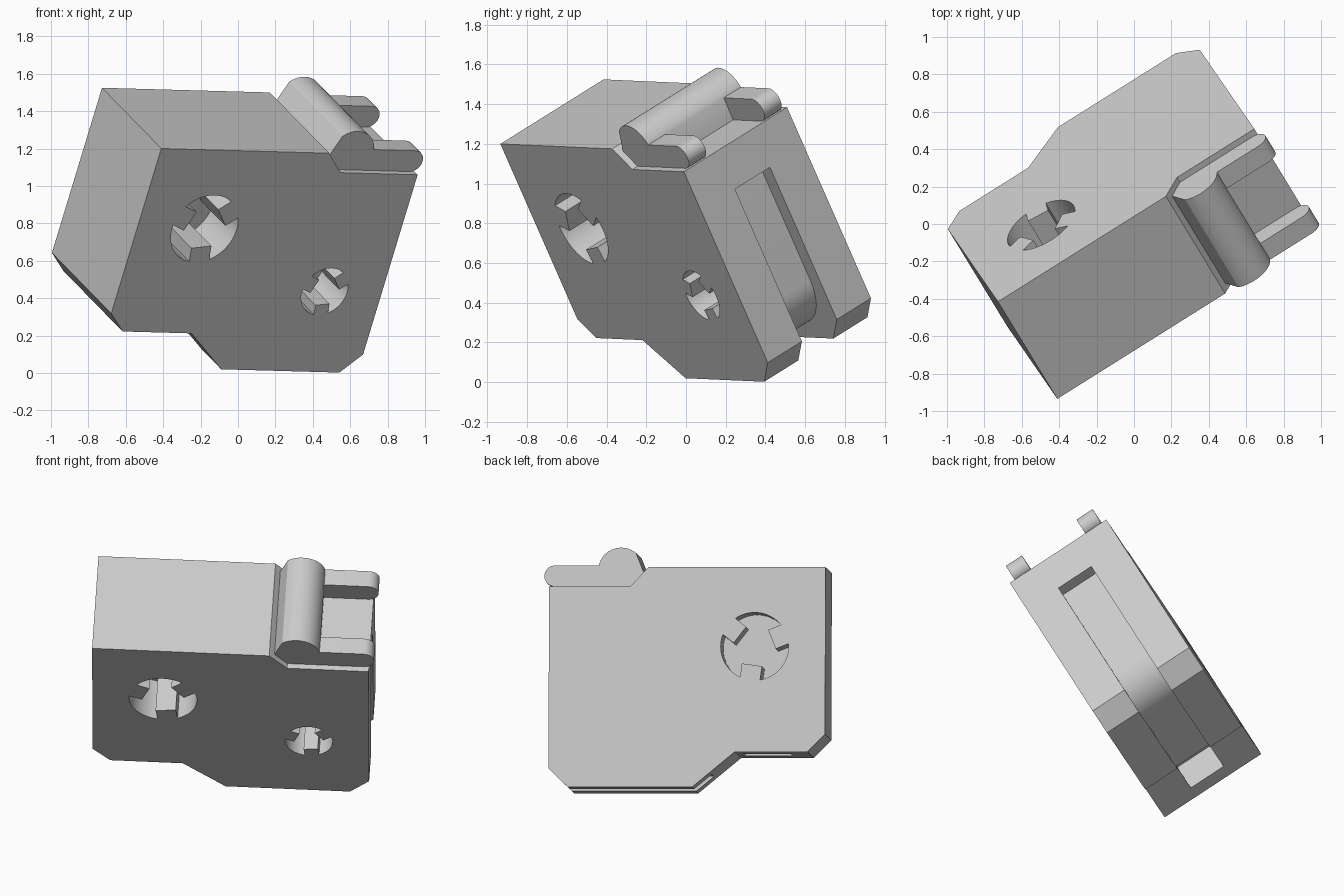
import bpy, bmesh
from math import radians, cos, sin, asin
from mathutils import Matrix, Vector

if "Cube" in bpy.data.objects:
    bpy.data.objects.remove(bpy.data.objects["Cube"])

# Tilted frame of the whole part: local x right, y back, z up
ax = Vector((0.8467, 0.5315, -0.0235)).normalized()
az = Vector((0.2706, -0.3859, 0.882))
ay = az.cross(ax).normalized()
az = ax.cross(ay)
FRAME = Matrix.Translation((-0.41, -0.935, 1.20)) @ Matrix((ax, ay, az)).transposed().to_4x4()
DEPTH = 0.69
INSET = 0.035

grey = bpy.data.materials.new("light_grey")
grey.use_nodes = True
colour = (0.6, 0.6, 0.6, 1)
grey.diffuse_color = colour
grey.node_tree.nodes["Principled BSDF"].inputs["Base Color"].default_value = colour


def prism(name, profile, y0, y1):
    """Extrude an x-z profile from y0 to y1 in the tilted frame."""
    bm = bmesh.new()
    face = bm.faces.new([bm.verts.new((x, y0, z)) for x, z in profile])
    out = bmesh.ops.extrude_face_region(bm, geom=[face])
    moved = [v for v in out["geom"] if isinstance(v, bmesh.types.BMVert)]
    bmesh.ops.translate(bm, verts=moved, vec=(0, y1 - y0, 0))
    bmesh.ops.recalc_face_normals(bm, faces=bm.faces)
    mesh = bpy.data.meshes.new(name)
    bm.to_mesh(mesh)
    bm.free()
    mesh.materials.append(grey)
    ob = bpy.data.objects.new(name, mesh)
    ob.matrix_world = FRAME
    bpy.context.collection.objects.link(ob)
    return ob


def activate(ob):
    bpy.ops.object.select_all(action='DESELECT')
    ob.select_set(True)
    bpy.context.view_layer.objects.active = ob


def smooth(ob):
    activate(ob)
    bpy.ops.object.shade_smooth_by_angle(angle=radians(30))


def cut(ob, cutter):
    mod = ob.modifiers.new("cut", 'BOOLEAN')
    mod.operation = 'DIFFERENCE'
    mod.solver = 'EXACT'
    mod.object = cutter
    activate(ob)
    bpy.ops.object.modifier_apply(modifier=mod.name)
    bpy.data.objects.remove(cutter)


def arc(cx, cz, r, a0, a1, n=16):
    steps = [radians(a0 + (a1 - a0) * i / n) for i in range(n + 1)]
    return [(cx + r * cos(a), cz + r * sin(a)) for a in steps]


def keyed_circle(cx, cz, r):
    """Circle with three square keys pointing inward."""
    half, inner = 0.3 * r, 0.55 * r
    spread = asin(half / r) * 180 / 3.14159
    pts = []
    for key in (38, 158, 278):
        a = radians(key)
        for side in (-half, half):
            pts.append((cx + inner * cos(a) - side * sin(a),
                        cz + inner * sin(a) + side * cos(a)))
        pts += arc(cx, cz, r, key + spread, key + 120 - spread)
    return pts


# Main block
body = prism("body", [(0, 0), (1.06, 0), (1.167, -0.115), (1.655, -0.115),
                      (1.655, -1.205), (1.54, -1.317), (0.795, -1.317),
                      (0.54, -1.106), (0.105, -1.106), (0, -1.0)], 0, DEPTH)

# Groove wrapping around the right side and the underside
groove = ([(1.8, -0.336), (1.565, -0.336)] + arc(1.315, -0.98, 0.25, 0, -90)
          + [(0.66, -1.23), (0.3, -0.93), (0.217, -0.93), (0.217, -1.5), (1.8, -1.5)])
cut(body, prism("groove_cutter", groove, 0.228, 0.462))

# Blind keyed sockets: two in front, one behind
for cx, cz, r, y0, y1 in ((0.423, -0.475, 0.203, -0.1, 0.28),
                          (1.295, -0.833, 0.142, -0.1, 0.28),
                          (0.423, -0.475, 0.203, DEPTH - 0.28, DEPTH + 0.1)):
    cut(body, prism("socket_cutter", keyed_circle(cx, cz, r), y0, y1))
smooth(body)

# Rounded latch bar along the step
bar = prism("latch_bar", [(1.165, -0.115), (1.357, -0.115)]
            + arc(1.225, -0.02, 0.138, 13, 130) + [(1.09, -0.03)],
            INSET, DEPTH - INSET)
smooth(bar)

# Two round-ended arms, one at each end of the bar
ARM = 0.115
for name, y in (("front_latch_arm", INSET), ("back_latch_arm", DEPTH - INSET - ARM)):
    arm = prism(name, [(1.35, -0.115)] + arc(1.622, -0.052, 0.063, -90, 90) + [(1.35, 0.011)],
                y, y + ARM)
    smooth(arm)
